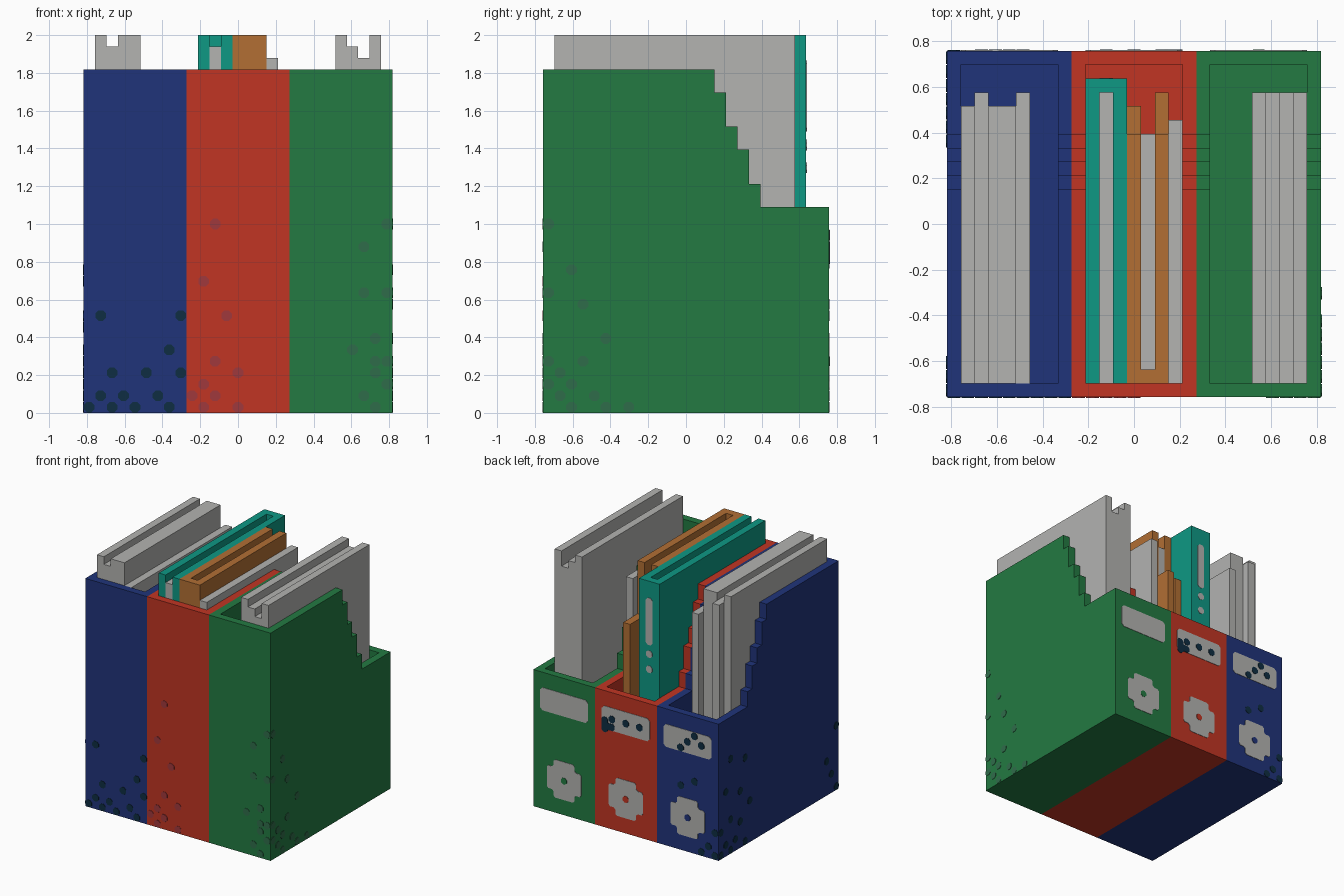
import bpy, bmesh, math

if "Cube" in bpy.data.objects:
    bpy.data.objects.remove(bpy.data.objects["Cube"])

U = 2 / 33                      # one grid unit
X0, Y0 = -13.5, -12.5           # grid corner, in units


def material(name, rgb):
    lin = [(c / 255 / 12.92) if c < 11 else ((c / 255 + 0.055) / 1.055) ** 2.4 for c in rgb]
    m = bpy.data.materials.new(name)
    m.use_nodes = True
    m.diffuse_color = (*lin, 1)
    bsdf = next(n for n in m.node_tree.nodes if n.type == 'BSDF_PRINCIPLED')
    bsdf.inputs["Base Color"].default_value = (*lin, 1)
    bsdf.inputs["Roughness"].default_value = 0.9
    return m


BLUE = material("box blue", (32, 52, 122))
RED = material("box red", (193, 53, 35))
GREEN = material("box green", (35, 122, 66))
GREY = material("paper grey", (179, 179, 177))
TEAL = material("binder teal", (14, 152, 132))
ORANGE = material("folder orange", (178, 111, 52))
DARK = material("dark speckle", (14, 45, 66))
RED_SPOT = material("red box speckle", (160, 56, 60))
GREEN_SPOT = material("green box speckle", (47, 108, 74))

# Maps (a, b, depth) to grid space for each direction of extrusion
AXES = {
    'x': lambda a, b, d: (d, a, b),
    'y': lambda a, b, d: (a, d, b),
}


def prism(bm, pts, axis, d0, d1):
    """Extrude a 2D outline along an axis, in grid units."""
    place = AXES[axis]
    rings = []
    for d in (d0, d1):
        ring = []
        for a, b in pts:
            x, y, z = place(a, b, d)
            ring.append(bm.verts.new(((x + X0) * U, (y + Y0) * U, z * U)))
        rings.append(ring)
    n = len(pts)
    bm.faces.new(rings[0])
    bm.faces.new(rings[1])
    for i in range(n):
        j = (i + 1) % n
        bm.faces.new((rings[0][i], rings[0][j], rings[1][j], rings[1][i]))


def block(bm, x0, x1, y0, y1, z0, z1):
    prism(bm, [(x0, z0), (x1, z0), (x1, z1), (x0, z1)], 'y', y0, y1)


def finish(name, bm, mat):
    bmesh.ops.recalc_face_normals(bm, faces=bm.faces)
    me = bpy.data.meshes.new(name)
    bm.to_mesh(me)
    bm.free()
    me.materials.append(mat)
    ob = bpy.data.objects.new(name, me)
    bpy.context.collection.objects.link(ob)
    return ob


def blocks(name, mat, *dims):
    bm = bmesh.new()
    for d in dims:
        block(bm, *d)
    return finish(name, bm, mat)


def plates(name, mat, outlines, axis, d0, d1):
    bm = bmesh.new()
    for pts in outlines:
        prism(bm, pts, axis, d0, d1)
    return finish(name, bm, mat)


def dot(a, b, r=0.5, n=8):
    return [(a + r * math.cos(math.tau * (i + .5) / n),
             b + r * math.sin(math.tau * (i + .5) / n)) for i in range(n)]


def cells(pairs):
    return [dot(a + .5, b + .5) for a, b in pairs]


def chamfered(x0, x1, z0, z1, c):
    return [(x0 + c, z0), (x1 - c, z0), (x1, z0 + c), (x1, z1 - c),
            (x1 - c, z1), (x0 + c, z1), (x0, z1 - c), (x0, z0 + c)]


# Stepped side outline shared by the three file boxes
SIDE = [(0, 0), (25, 0), (25, 18), (19, 18), (19, 20), (18, 20), (18, 23),
        (17, 23), (17, 25), (16, 25), (16, 28), (15, 28), (15, 30), (0, 30)]
# Quarter of the round back emblem, rotated four times
QUARTER = [(2.5, 1.25), (2.3, 1.5), (1.75, 1.5), (1.5, 1.75), (1.5, 2.3), (1.25, 2.5)]
T = 0.05                        # plate thickness in units


def file_box(name, x, mat):
    bm = bmesh.new()
    for side in (x, x + 8):
        prism(bm, SIDE, 'x', side, side + 1)
    block(bm, x + 1, x + 8, 0, 1, 0, 30)
    block(bm, x + 1, x + 8, 24, 25, 0, 18)
    block(bm, x + 1, x + 8, 1, 24, 0, 1)
    finish(name + "_box", bm, mat)
    # Back label, emblem and its centre
    cx, cz = x + 4.5, 4.5
    plates(name + "_label", GREY, [chamfered(x + 1, x + 8, 13, 16, .35)], 'y', 25, 25 + T)
    ring = []
    for k in range(4):
        for a, b in QUARTER:
            for _ in range(k):
                a, b = -b, a
            ring.append((cx + a, cz + b))
    plates(name + "_emblem", GREY, [ring], 'y', 25, 25 + T)
    plates(name + "_emblem_centre", mat, [dot(cx, cz, .45)], 'y', 25 + T, 25 + 2 * T)


for name, x, mat in (("blue", 0, BLUE), ("red", 9, RED), ("green", 18, GREEN)):
    file_box(name, x, mat)

# Papers in the blue box
blocks("blue_box_papers", GREY,
       (1, 2, 1, 21, 1, 33), (2, 3, 1, 22, 1, 32),
       (3, 5, 1, 21, 1, 33), (5, 6, 1, 22, 1, 30))

# Papers in the green box
blocks("green_box_papers", GREY,
       *[(22 + i, 23 + i, 1, 22, 1, h) for i, h in enumerate((33, 32, 31, 33))])

# Teal binder with pages and spine label
blocks("binder_cover", TEAL,
       (10, 11, 1, 22, 1, 33), (12, 13, 1, 22, 1, 33), (10, 13, 22, 23, 1, 33))
blocks("binder_pages", GREY, (11, 12, 1, 22, 1, 32))
plates("binder_spine_label", GREY,
       [chamfered(11, 12, 24.6, 30.8, .3), dot(11.5, 23.4), dot(11.5, 21.4)], 'y', 23, 23 + T)

# Orange folder with its spine at the front, low tabs at the back
blocks("folder_cover", ORANGE,
       (13, 16, 1, 2, 1, 33), (13, 14, 2, 19, 1, 33), (15, 16, 2, 19, 1, 33),
       (13, 14, 19, 21, 1, 26), (15, 16, 19, 22, 1, 26))
blocks("folder_pages", GREY, (14, 15, 2, 19, 1, 31))
blocks("loose_sheet", GREY, (16, 17, 1, 20, 1, 31))

# Speckles on the front
plates("blue_front_speckles", DARK, cells(
    [(0, 0), (2, 0), (4, 0), (7, 0), (1, 1), (3, 1), (6, 1), (2, 3), (5, 3),
     (8, 3), (7, 5), (1, 8), (8, 8)]), 'y', -T, 0)
plates("red_front_speckles", RED_SPOT, cells(
    [(9, 1), (10, 0), (10, 2), (11, 1), (11, 4), (13, 0), (13, 3), (12, 8),
     (10, 11), (11, 16)]), 'y', -T, 0)
plates("green_front_speckles", GREEN_SPOT, cells(
    [(25, 0), (24, 1), (26, 2), (25, 3), (25, 4), (26, 4), (23, 5), (25, 6),
     (24, 10), (26, 10), (24, 14), (26, 16)]), 'y', -T, 0)

# Speckles on the outer sides
plates("green_side_speckles", GREEN_SPOT, cells(
    [(0, 16), (2, 12), (0, 10), (3, 9), (5, 6), (0, 4), (3, 4), (1, 3), (0, 2),
     (2, 2), (1, 1), (4, 1), (2, 0), (5, 0), (7, 0)]), 'x', 27, 27 + T)
plates("blue_side_speckles", DARK, cells(
    [(24, 0), (22, 0), (19, 0), (23, 1), (21, 1), (24, 3), (20, 3), (22, 4),
     (18, 5), (23, 8), (20, 7), (22, 12), (19, 11), (2, 4), (1, 2), (0, 8), (0, 0)]), 'x', -T, 0)

# Speckles on the back and on the labels
plates("blue_back_speckles", DARK, cells(
    [(0, 0), (1, 1), (0, 3), (2, 0), (5, 8), (3, 9)]), 'y', 25, 25 + T)
plates("blue_label_speckles", DARK, cells(
    [(5, 13), (4, 14), (3, 15), (2, 14)]), 'y', 25 + T, 25 + 2 * T)
plates("red_label_speckles", DARK, cells([(13, 14), (11, 14), (15, 14)])
       + [chamfered(15.1, 17, 13, 13.9, .25), chamfered(16.1, 17, 12.6, 14.6, .25)],
       'y', 25 + T, 25 + 2 * T)
